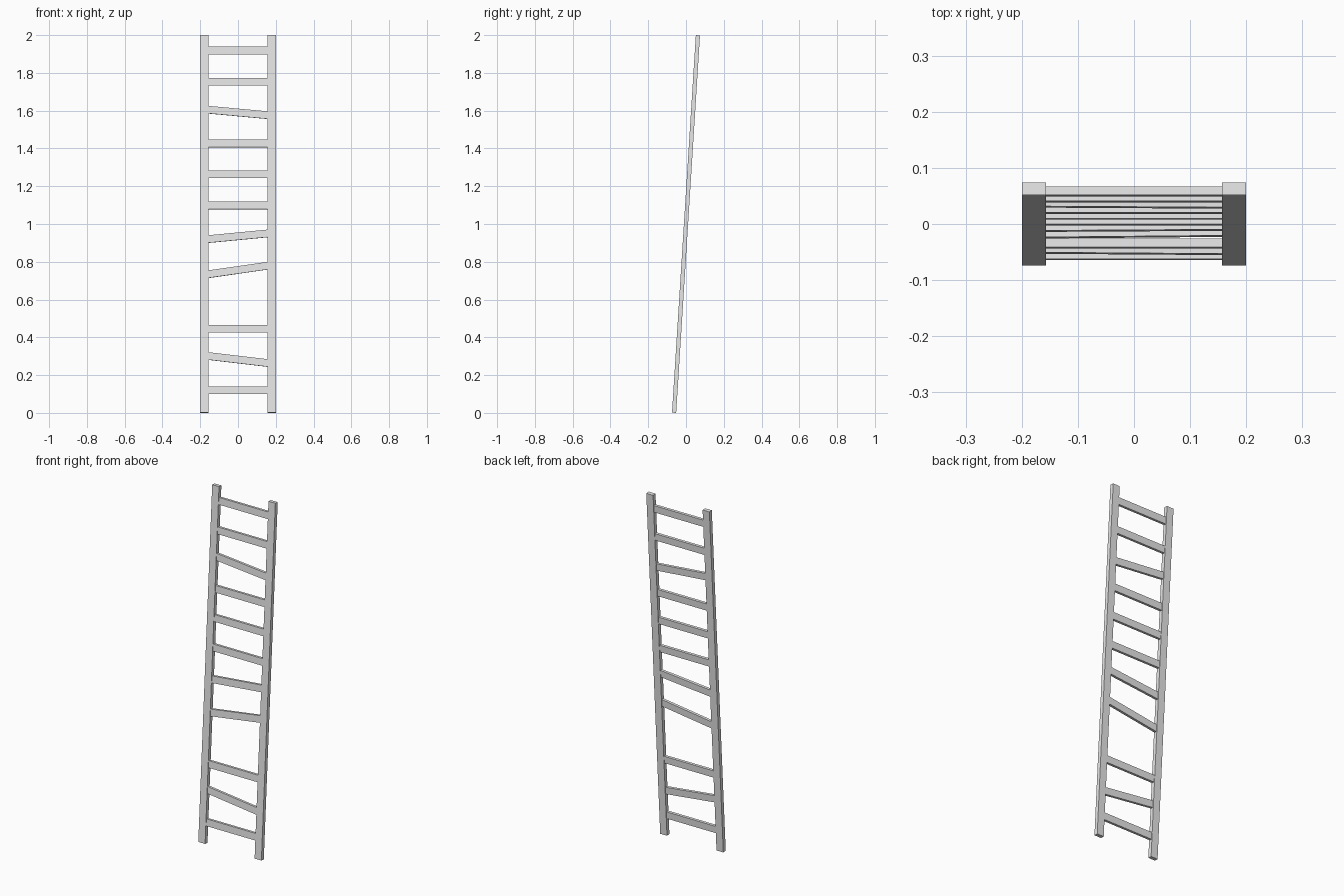
import bpy
import bmesh
import math
from mathutils import Matrix

cube = bpy.data.objects.get("Cube")
if cube:
    bpy.data.objects.remove(cube, do_unlink=True)

GREY = (0.8, 0.8, 0.8, 1.0)
mat = bpy.data.materials.new("plain grey")
mat.use_nodes = True
mat.diffuse_color = GREY
mat.node_tree.nodes["Principled BSDF"].inputs["Base Color"].default_value = GREY

HALF_WIDTH = 0.2
RAIL_WIDTH = 0.043
RAIL_DEPTH = 0.022
RUNG_DEPTH = 0.0155
RUNG_HEIGHT = 0.04
LEAN = 0.063
LENGTH = (2 - RAIL_DEPTH * math.sin(LEAN)) / math.cos(LEAN)

# The whole ladder leans back about its middle
lean_matrix = Matrix.Translation((0, 0, 1)) @ Matrix.Rotation(-LEAN, 4, "X")


def beam(name, size, x=0, z=0, slope=0):
    """Box in ladder space, sheared so its ends stay upright, then leaned."""
    bm = bmesh.new()
    bmesh.ops.create_cube(bm, size=1)
    bmesh.ops.scale(bm, vec=size, verts=bm.verts)
    for v in bm.verts:
        v.co.z += v.co.x * slope + z
        v.co.x += x
    bm.transform(lean_matrix)
    mesh = bpy.data.meshes.new(name)
    bm.to_mesh(mesh)
    bm.free()
    mesh.materials.append(mat)
    obj = bpy.data.objects.new(name, mesh)
    bpy.context.collection.objects.link(obj)


# Side rails
for side, sign in (("left", 1), ("right", -1)):
    beam(side + "_rail", (RAIL_WIDTH, RAIL_DEPTH, LENGTH),
         x=sign * (HALF_WIDTH - RAIL_WIDTH / 2))

# Rungs: height at the -x end and at the +x end, some knocked crooked
rungs = [(0.12, 0.12), (0.301, 0.264), (0.446, 0.446), (0.734, 0.779),
         (0.92, 0.95), (1.098, 1.098), (1.263, 1.263), (1.426, 1.426),
         (1.605, 1.576), (1.753, 1.753), (1.918, 1.918)]
span = 2 * (HALF_WIDTH - RAIL_WIDTH)
for i, (z_right, z_left) in enumerate(rungs, 1):
    beam(f"rung_{i}", (span + 0.01, RUNG_DEPTH, RUNG_HEIGHT),
         z=((z_right + z_left) / 2 - 1) / math.cos(LEAN),
         slope=(z_left - z_right) / span)
